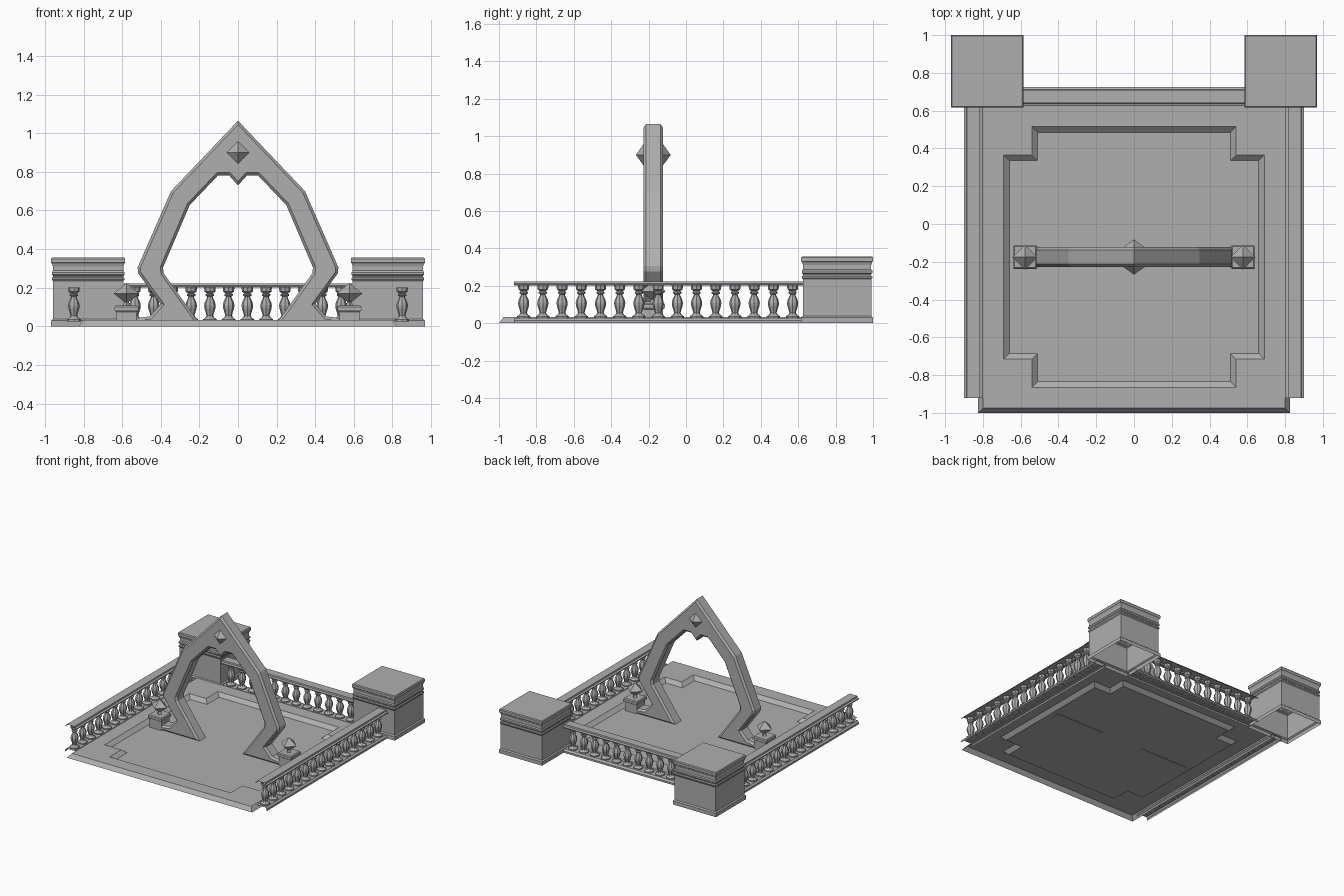
import bpy, bmesh
from math import pi, cos, sin, sqrt
from mathutils import Matrix, Vector

if "Cube" in bpy.data.objects:
    bpy.data.objects.remove(bpy.data.objects["Cube"])

CY = -0.175  # centre line of floor and arch

stone = bpy.data.materials.new("grey_stone")
stone.diffuse_color = (.43, .43, .43, 1)
stone.use_nodes = True
stone.node_tree.nodes["Principled BSDF"].inputs["Base Color"].default_value = stone.diffuse_color


def mesh_from(name, bm):
    bmesh.ops.recalc_face_normals(bm, faces=bm.faces)
    me = bpy.data.meshes.new(name)
    bm.to_mesh(me)
    bm.free()
    me.materials.append(stone)
    return me


def place(name, me, loc=(0, 0, 0), rot=(0, 0, 0)):
    ob = bpy.data.objects.new(name, me)
    ob.location = loc
    ob.rotation_euler = rot
    bpy.context.collection.objects.link(ob)
    return ob


def lathe(name, profile, n, square=False):
    """Rings of n points through (radius, z); square=True treats radius as half width."""
    bm = bmesh.new()
    off, k = (pi / 4, sqrt(2)) if square else (0, 1)
    rings = [[bm.verts.new((r * k * cos(off + 2 * pi * i / n), r * k * sin(off + 2 * pi * i / n), z))
              for i in range(n)] for r, z in profile]
    for a, b in zip(rings, rings[1:]):
        for i in range(n):
            j = (i + 1) % n
            bm.faces.new((a[i], a[j], b[j], b[i]))
    bmesh.ops.remove_doubles(bm, verts=bm.verts, dist=1e-5)
    return mesh_from(name, bm)


def strip(name, profile, y0, y1):
    """Open-ended moulding: profile (x, z) run along y."""
    bm = bmesh.new()
    a = [bm.verts.new((x, y0, z)) for x, z in profile]
    b = [bm.verts.new((x, y1, z)) for x, z in profile]
    for i in range(len(a) - 1):
        bm.faces.new((a[i], b[i], b[i + 1], a[i + 1]))
    return mesh_from(name, bm)


# floor slab: bevelled rim, notched sunken panel
def ring(bm, corner, z):
    out = []
    for k in range(4):
        m = Matrix.Rotation(k * pi / 2, 3, 'Z')
        out += [bm.verts.new(m @ Vector((x, y, z)) + Vector((0, CY, 0))) for x, y in corner]
    return out


bm = bmesh.new()
rings = [ring(bm, [(a, .54), (a, a), (.54, a)], z) for a, z in ((.825, 0), (.8, .032))]
rings += [ring(bm, [(.69 - d, .54 - d), (.54 - d, .54 - d), (.54 - d, .69 - d)], z)
          for d, z in ((0, .032), (.03, .004))]
for a, b in zip(rings, rings[1:]):
    for i in range(12):
        j = (i + 1) % 12
        bm.faces.new((a[i], a[j], b[j], b[i]))
bm.faces.new(rings[-1])
place("floor", mesh_from("floor", bm))

# pointed arch with kicked feet and a small pendant
half = [(.047, .782), (.103, .782), (.25, .628), (.388, .305), (.385, .275), (.19, .002),
        (.62, .002), (.62, .035), (.53, .042), (.455, .052), (.40, .115),
        (.517, .275), (.52, .305), (.347, .70)]
outline = [(0, .73)] + half + [(0, 1.065)] + [(-x, z) for x, z in reversed(half)]
bm = bmesh.new()
face = bm.faces.new([bm.verts.new((x, CY - .052, z)) for x, z in outline])
ext = bmesh.ops.extrude_face_region(bm, geom=[face], use_keep_orig=True)
bmesh.ops.translate(bm, vec=(0, .104, 0), verts=[v for v in ext["geom"] if isinstance(v, bmesh.types.BMVert)])
bmesh.ops.recalc_face_normals(bm, faces=bm.faces)
rim = [e for e in bm.edges if abs(e.verts[0].co.y - e.verts[1].co.y) < 1e-4]
bmesh.ops.bevel(bm, geom=rim, offset=.014, segments=1, affect='EDGES', clamp_overlap=True)
place("arch", mesh_from("arch", bm))

# diamond studs on both faces of the arch top
stud = lathe("arch_diamond", [(0, -.093), (.06, -.05), (.06, .05), (0, .093)], 4)
place("arch_diamond", stud, (0, CY, .9), (pi / 2, 0, 0))

# diamonds on small blocks beside the feet
block = lathe("side_block", [(.052, 0), (.052, .070), (.058, .074), (.062, .08), (.062, .096),
                             (.056, .103), (0, .103)], 4, True)
side_gem = lathe("side_diamond", [(0, -.053), (.066, 0), (0, .055)], 4)
stem = lathe("side_stem", [(.02, 0), (.008, .03)], 4)

# corner pedestals
pedestal = lathe("pedestal", [(.192, 0), (.192, .03), (.183, .038), (.183, .235), (.188, .242), (.188, .25),
                              (.182, .256), (.182, .262), (.188, .268), (.188, .28), (.182, .288),
                              (.182, .31), (.187, .325), (.192, .33), (.192, .35), (.187, .357),
                              (0, .357)], 4, True)

# balustrade parts
baluster = lathe("baluster", [(.036, .025), (.036, .036), (.024, .045), (.017, .055), (.021, .070),
                              (.028, .092), (.030, .108), (.026, .126), (.016, .146), (.014, .154),
                              (.022, .159), (.022, .166), (.015, .171), (.028, .180), (.030, .200)], 8)
top_prof = [(-.05, .200), (-.05, .207), (-.036, .212), (-.034, .223), (.034, .223), (.036, .212),
            (.05, .207), (.05, .200)]
base_prof = [(-.05, 0), (-.05, .014), (-.038, .027), (.038, .027), (.05, .014), (.05, 0)]
side_top, side_base = strip("side_rail", top_prof, -.92, .625), strip("side_rail_base", base_prof, -.92, .625)
back_top, back_base = strip("back_rail", top_prof, -.59, .59), strip("back_rail_base", base_prof, -.59, .59)

for s in (-1, 1):
    place("side_block", block, (s * .577, CY, .004))
    place("side_stem", stem, (s * .577, CY, .105))
    place("side_diamond", side_gem, (s * .577, CY, .17))
    place("pedestal", pedestal, (s * .776, .808, 0))
    place("side_rail", side_top, (s * .85, 0, 0))
    place("side_rail_base", side_base, (s * .85, 0, 0))
    for i in range(15):
        place("side_baluster", baluster, (s * .85, -.868 + i * 1.438 / 14, 0))

place("back_rail", back_top, (0, .675, 0), (0, 0, pi / 2))
place("back_rail_base", back_base, (0, .675, 0), (0, 0, pi / 2))
for i in range(12):
    place("back_baluster", baluster, ((i - 5.5) * .097, .675, 0))
